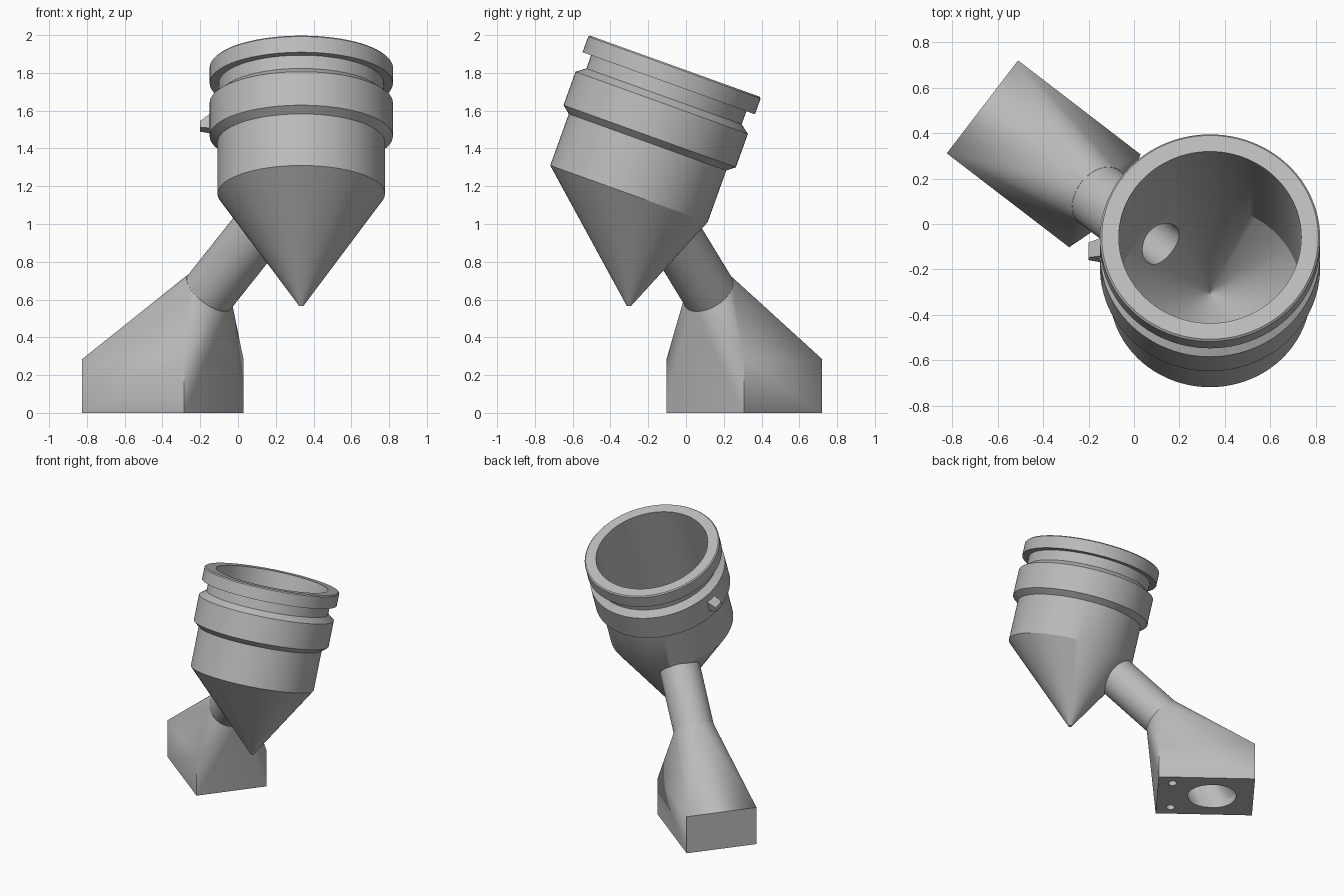
import bpy
import bmesh
import math
from mathutils import Vector, Matrix

SEG = 96
old = bpy.data.objects.get("Cube")
if old:
    bpy.data.objects.remove(old, do_unlink=True)

grey = bpy.data.materials.new("plain_grey")
grey.use_nodes = True
GREY = (0.5, 0.5, 0.5, 1)
grey.diffuse_color = GREY
grey.node_tree.nodes["Principled BSDF"].inputs["Base Color"].default_value = GREY


def finish(name, bm, cutter=False):
    bmesh.ops.recalc_face_normals(bm, faces=bm.faces)
    mesh = bpy.data.meshes.new(name)
    bm.to_mesh(mesh)
    bm.free()
    mesh.materials.append(grey)
    ob = bpy.data.objects.new(name, mesh)
    bpy.context.collection.objects.link(ob)
    ob.hide_render = cutter
    return ob


def ring(centre, e1, e2, r):
    steps = [2 * math.pi * i / SEG for i in range(SEG)]
    return [centre + e1 * (r * math.cos(a)) + e2 * (r * math.sin(a)) for a in steps]


def loft(name, rings, cutter=False):
    """Skin a stack of rings and cap both ends."""
    bm = bmesh.new()
    loops = [[bm.verts.new(p) for p in pts] for pts in rings]
    for a, b in zip(loops, loops[1:]):
        for i in range(SEG):
            j = (i + 1) % SEG
            bm.faces.new((a[i], a[j], b[j], b[i]))
    bm.faces.new(loops[0])
    bm.faces.new(loops[-1])
    return finish(name, bm, cutter)


def hull(name, points, cutter=False):
    bm = bmesh.new()
    for p in points:
        bm.verts.new(p)
    res = bmesh.ops.convex_hull(bm, input=bm.verts)
    junk = {g for g in res["geom_interior"] + res["geom_unused"]
            if isinstance(g, bmesh.types.BMVert)}
    bmesh.ops.delete(bm, geom=list(junk), context="VERTS")
    return finish(name, bm, cutter)


def boolean(ob, other, operation):
    mod = ob.modifiers.new(operation, "BOOLEAN")
    mod.operation = operation
    mod.solver = "EXACT"
    mod.object = other
    bpy.context.view_layer.objects.active = ob
    bpy.ops.object.modifier_apply(modifier=mod.name)


# Tilted bucket frame, with its cone tip straight below the cone rim
X, Y, Z = Vector((1, 0, 0)), Vector((0, 1, 0)), Vector((0, 0, 1))
tilt = Matrix.Rotation(math.radians(-19.8), 3, "X")
side, axis = tilt @ Y, tilt @ Z
rim = Vector((0.335, -0.302, 1.16))


def turned(profile, tip_z, tip_r):
    tip = ring(Vector((rim.x, rim.y, tip_z)), X, Y, tip_r)
    return [tip] + [ring(rim + axis * s, X, side, r) for r, s in profile]


bucket = loft("bucket", turned([
    (0.443, 0), (0.443, 0.29), (0.485, 0.324), (0.485, 0.512), (0.437, 0.548),
    (0.437, 0.622), (0.485, 0.622), (0.485, 0.71), (0.477, 0.718)], 0.567, 0.012))
cavity = loft("cavity_cutter", turned([(0.402, 0), (0.402, 0.8)], 0.625, 0.004), True)

# Base frame: long is towards the bucket, wide is across
long = Matrix.Rotation(math.radians(-37.5), 3, "Z") @ X
wide = Z.cross(long)
base_mid = Vector((-0.398, 0.309, 0))
slope = (long + Z).normalized()
lift = wide.cross(slope)
tube_foot = base_mid + long * 0.311 + Z * 0.64


def tube_ring(h, r):
    return ring(tube_foot + slope * h, wide, lift, r)


# Base block blending from a rectangle to the round tube
corners = [base_mid + long * (0.34 * a) + wide * (0.258 * b) + Z * z
           for a in (-1, 1) for b in (-1, 1) for z in (0, 0.285)]
base = hull("base_block", corners + tube_ring(0, 0.146))

# Sloping tube joined into the bucket
tube = loft("tube_joiner", [tube_ring(-0.05, 0.145), tube_ring(0.6, 0.145)], True)
boolean(bucket, tube, "UNION")
boolean(bucket, cavity, "DIFFERENCE")

# Drain passage through tube and base
tube_bore = loft("tube_bore_cutter", [tube_ring(-0.02, 0.1), tube_ring(0.62, 0.1)], True)
outlet = base_mid - long * 0.057
base_bore = hull("base_bore_cutter", ring(outlet - Z * 0.05, long, wide, 0.16)
                 + ring(outlet + Z * 0.05, long, wide, 0.16) + tube_ring(0, 0.1), True)
for part in (bucket, base):
    for bore in (tube_bore, base_bore):
        boolean(part, bore, "DIFFERENCE")

# Two blind holes under the base
for b in (-1, 1):
    spot = base_mid + long * 0.24 + wide * (0.17 * b)
    peg = loft("peg_hole_cutter", [ring(spot + Z * z, long, wide, 0.03)
                                   for z in (-0.05, 0.08)], True)
    boolean(base, peg, "DIFFERENCE")
    bpy.data.objects.remove(peg, do_unlink=True)

# Small wedge lug on the bucket's band
lug_mid = rim + axis * 0.42 + side * 0.05
lug = hull("lug", [lug_mid - X * out + side * (w * e) + axis * s
                   for out, w, low, high in ((0.46, 0.045, -0.05, 0.05),
                                             (0.535, 0.035, -0.04, -0.005))
                   for e in (-1, 1) for s in (low, high)])

for helper in (cavity, tube, tube_bore, base_bore):
    bpy.data.objects.remove(helper, do_unlink=True)

# Smooth round walls, crisp edges
bpy.ops.object.select_all(action="DESELECT")
for part in (bucket, base, lug):
    part.select_set(True)
bpy.context.view_layer.objects.active = bucket
bpy.ops.object.shade_smooth_by_angle(angle=math.radians(25))
